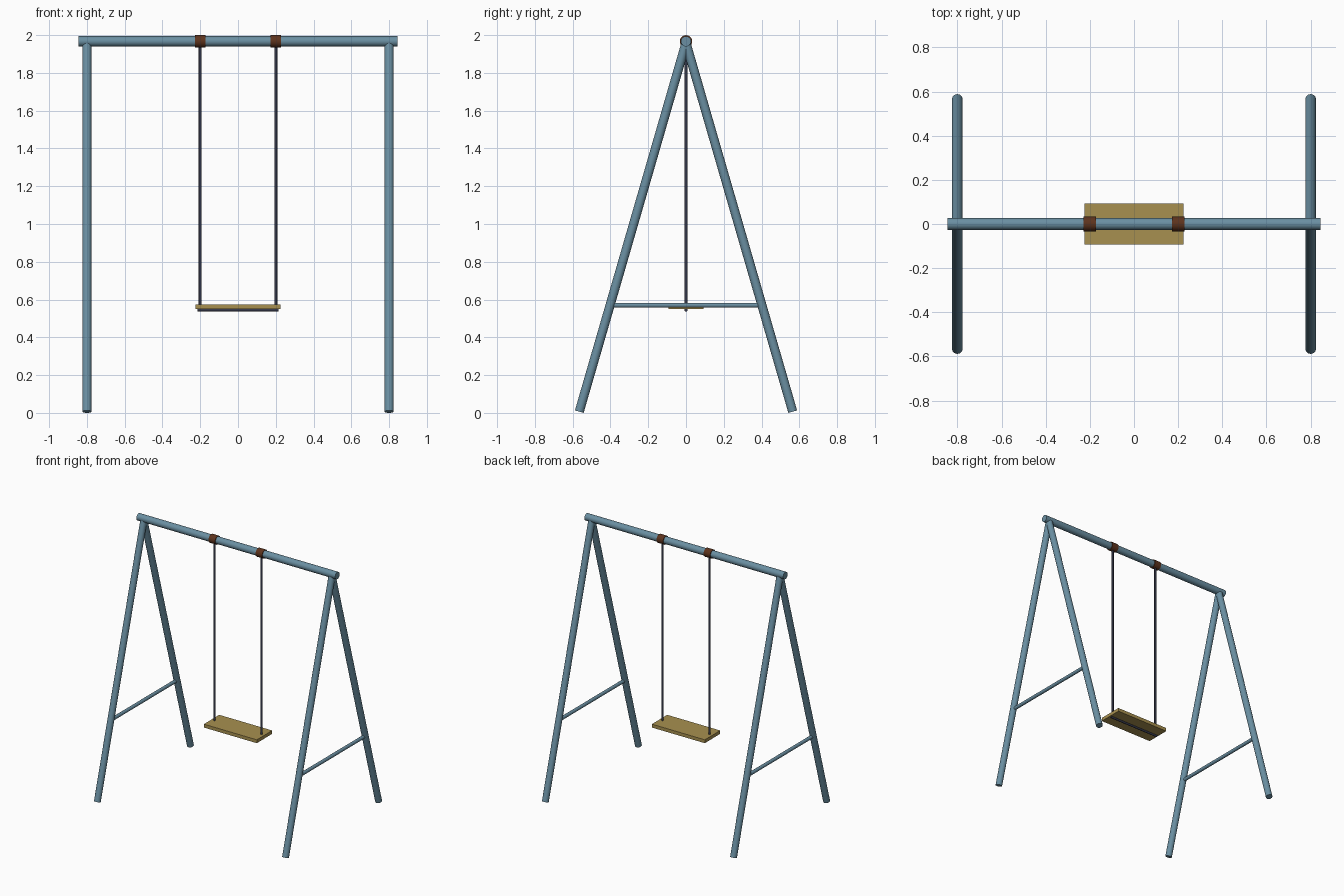
import bpy, math
from mathutils import Vector

if "Cube" in bpy.data.objects:
    bpy.data.objects.remove(bpy.data.objects["Cube"])


def material(name, rgb):
    m = bpy.data.materials.new(name)
    m.diffuse_color = (*rgb, 1)
    m.use_nodes = True
    m.node_tree.nodes["Principled BSDF"].inputs["Base Color"].default_value = m.diffuse_color
    return m


STEEL = material("steel blue", (0.145, 0.275, 0.36))
WOOD = material("seat wood", (0.39, 0.28, 0.08))
BROWN = material("collar brown", (0.11, 0.033, 0.012))
ROPE = material("dark rope", (0.035, 0.038, 0.065))


def rod(name, a, b, radius, mat, sides=24, smooth=True):
    """Capped cylinder between two points."""
    a, b = Vector(a), Vector(b)
    d = b - a
    bpy.ops.mesh.primitive_cylinder_add(vertices=sides, radius=radius, depth=d.length,
                                        location=(a + b) / 2,
                                        rotation=d.to_track_quat('Z', 'Y').to_euler())
    o = bpy.context.object
    o.name = name
    o.data.materials.append(mat)
    if smooth:
        bpy.ops.object.shade_smooth_by_angle(angle=math.radians(35))
    return o


TOP = 1.967      # height of the top bar axis
SEAT_Z = 0.562   # middle of the seat board

# Top bar
rod("top_bar", (-0.845, 0, TOP), (0.845, 0, TOP), 0.027, STEEL)

for sx, side in ((-1, "left"), (1, "right")):
    # A-frame legs
    for sy, end in ((-1, "front"), (1, "back")):
        rod(f"{side}_{end}_leg", (sx * 0.8, sy * 0.565, 0.0066), (sx * 0.8, 0, TOP - 0.008),
            0.024, STEEL)
    # Brace between the legs
    rod(f"{side}_brace", (sx * 0.8, -0.4, 0.57), (sx * 0.8, 0.4, 0.57), 0.013, STEEL, 16)
    # Collar on the top bar and its rope
    rod(f"{side}_collar", (sx * 0.2 - 0.028, 0, TOP), (sx * 0.2 + 0.028, 0, TOP),
        0.033, BROWN, 16)
    rod(f"{side}_rope", (sx * 0.2, 0, 0.545), (sx * 0.2, 0, TOP - 0.02), 0.008, ROPE, 12)

# Seat board
bpy.ops.mesh.primitive_cube_add(size=1, location=(0, 0, SEAT_Z))
seat = bpy.context.object
seat.name = "seat"
seat.scale = (0.45, 0.187, 0.026)
seat.data.materials.append(WOOD)

# Rod under the seat joining the ropes
rod("under_seat_rod", (-0.215, 0, 0.545), (0.215, 0, 0.545), 0.008, ROPE, 12)
